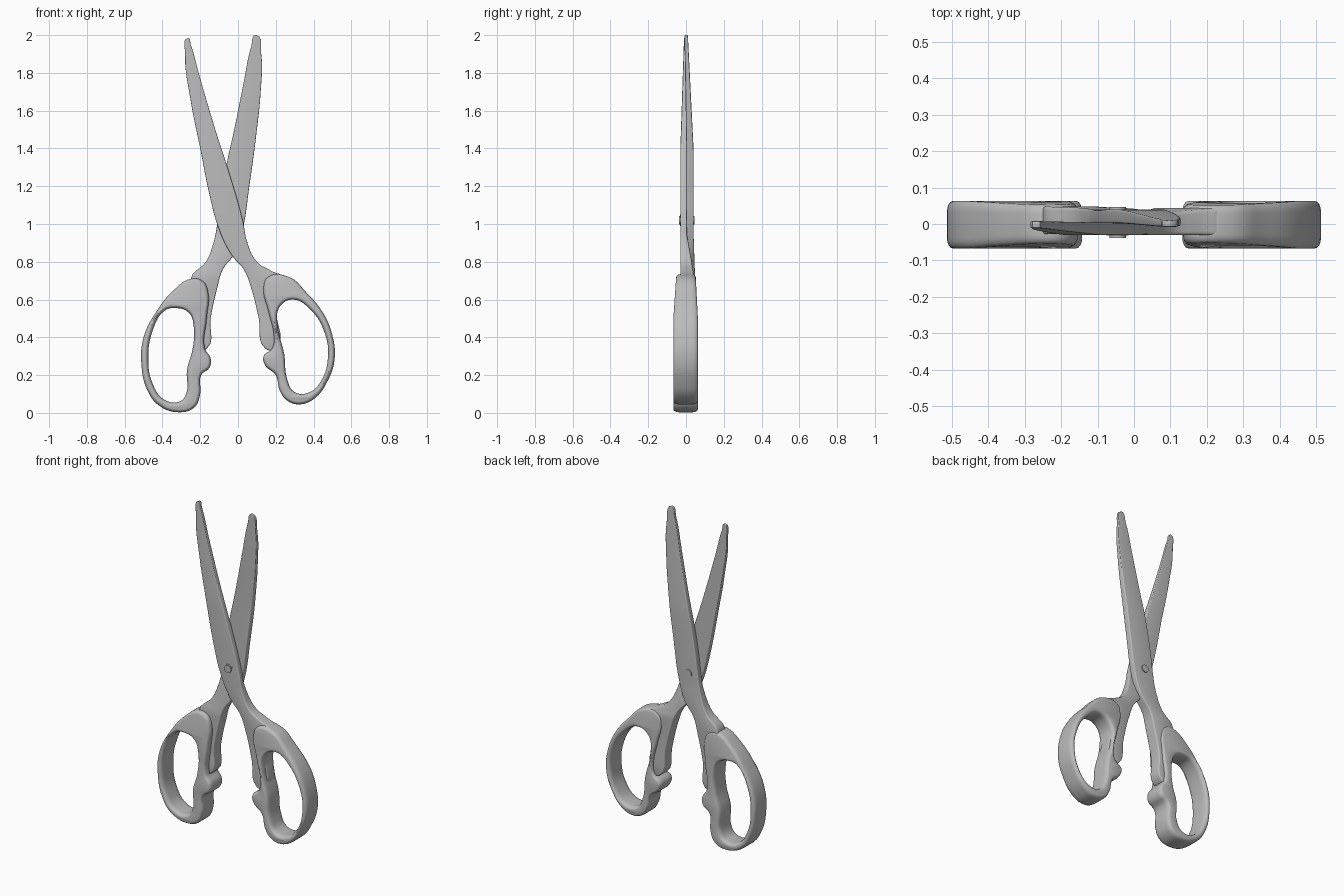
import bpy
import bmesh
from math import pi, radians
from mathutils import Matrix

cube = bpy.data.objects.get("Cube")
if cube:
    bpy.data.objects.remove(cube, do_unlink=True)

steel = bpy.data.materials.new("matte grey")
steel.use_nodes = True
GREY = (0.5, 0.5, 0.5, 1)
steel.diffuse_color = GREY
bsdf = steel.node_tree.nodes["Principled BSDF"]
bsdf.inputs["Base Color"].default_value = GREY
bsdf.inputs["Roughness"].default_value = 0.7


def finish(name, mesh, angle):
    mesh.materials.clear()
    mesh.materials.append(steel)
    obj = bpy.data.objects.new(name, mesh)
    bpy.context.collection.objects.link(obj)
    bpy.ops.object.select_all(action="DESELECT")
    obj.select_set(True)
    bpy.context.view_layer.objects.active = obj
    bpy.ops.object.shade_smooth_by_angle(angle=radians(angle))
    return obj


def slab(name, outlines, bevel, half, depth, angle=40):
    """Rounded plate from closed outlines in x and z; depth(z) gives its front and back y."""
    curve = bpy.data.curves.new(name, "CURVE")
    curve.dimensions = "2D"
    curve.fill_mode = "BOTH"
    curve.resolution_u = 5
    curve.bevel_depth, curve.offset = bevel, -bevel
    curve.bevel_resolution = 3
    curve.extrude = half - bevel
    for points in outlines:
        spline = curve.splines.new("BEZIER")
        spline.bezier_points.add(len(points) - 1)
        for bp, (x, z) in zip(spline.bezier_points, points):
            bp.co = (x, z, 0)
            bp.handle_left_type = bp.handle_right_type = "AUTO"
        spline.use_cyclic_u = True
    temp = bpy.data.objects.new("temp", curve)
    bpy.context.collection.objects.link(temp)
    graph = bpy.context.evaluated_depsgraph_get()
    mesh = bpy.data.meshes.new_from_object(temp.evaluated_get(graph))
    bpy.data.objects.remove(temp, do_unlink=True)

    bm = bmesh.new()
    bm.from_mesh(mesh)
    bmesh.ops.remove_doubles(bm, verts=bm.verts, dist=0.0005)
    for v in bm.verts:
        x, z, d = v.co
        front, back = depth(z)
        t = (1 - d / half) / 2
        v.co = (x, front + t * (back - front), z)
    bmesh.ops.recalc_face_normals(bm, faces=bm.faces)
    bm.to_mesh(mesh)
    bm.free()
    return finish(name, mesh, angle)


def ramp(z, a, b):
    return min(1, max(0, (z - a) / (b - a)))


# Blades thin toward the tips, and their shanks thicken into the handles
def front_depth(z):
    tip, root = ramp(z, 1.4, 2), 1 - ramp(z, 0.72, 0.95)
    return -0.03 + 0.02 * tip, 0.004 + 0.004 * tip + 0.04 * root


def back_depth(z):
    tip, root = ramp(z, 1.4, 2), 1 - ramp(z, 0.72, 0.95)
    return 0.002 - 0.01 * tip - 0.03 * root, 0.04 - 0.03 * tip + 0.008 * root


def handle_depth(z):
    top = ramp(z, 0.5, 0.75)
    return -0.067 + 0.017 * top, 0.063 - 0.013 * top


# Front blade, running down to the left handle
slab("front_blade", [[
    (-0.265, 1.985), (-0.28, 1.9), (-0.25, 1.65), (-0.2, 1.4), (-0.15, 1.15),
    (-0.1, 0.97), (-0.03, 0.83), (0.03, 0.76), (0.07, 0.66), (0.11, 0.5),
    (0.145, 0.34), (0.2, 0.34), (0.2, 0.58), (0.25, 0.71), (0.18, 0.75),
    (0.1, 0.8), (0.05, 0.9), (0.025, 1.02), (-0.04, 1.25), (-0.12, 1.5),
    (-0.2, 1.77), (-0.25, 1.95)]], 0.006, 0.02, front_depth)

# Back blade, running down to the right handle
slab("back_blade", [[
    (0.095, 2.0), (0.07, 1.94), (0.03, 1.75), (-0.02, 1.5), (-0.06, 1.32),
    (-0.09, 1.15), (-0.11, 1.0), (-0.13, 0.9), (-0.17, 0.8), (-0.25, 0.71),
    (-0.2, 0.58), (-0.2, 0.34), (-0.165, 0.34), (-0.145, 0.5), (-0.11, 0.66),
    (-0.08, 0.76), (-0.02, 0.84), (0.02, 0.95), (0.06, 1.2), (0.1, 1.5),
    (0.12, 1.7), (0.123, 1.9)]], 0.006, 0.02, back_depth)

# Finger loops, each with a small thumb stop on the inner side
slab("right_handle", [
    [(-0.25, 0.71), (-0.34, 0.65), (-0.43, 0.54), (-0.5, 0.4), (-0.511, 0.25),
     (-0.48, 0.12), (-0.42, 0.04), (-0.31, 0.003), (-0.23, 0.03), (-0.2, 0.1),
     (-0.195, 0.2), (-0.15, 0.24), (-0.145, 0.29), (-0.175, 0.34),
     (-0.165, 0.5), (-0.16, 0.65), (-0.19, 0.7)],
    [(-0.39, 0.54), (-0.34, 0.555), (-0.26, 0.53), (-0.235, 0.46), (-0.24, 0.34),
     (-0.27, 0.23), (-0.275, 0.1), (-0.31, 0.06), (-0.39, 0.07), (-0.45, 0.15),
     (-0.475, 0.28), (-0.45, 0.44)]], 0.016, 0.035, handle_depth)

slab("left_handle", [
    [(0.27, 0.72), (0.36, 0.64), (0.45, 0.53), (0.5, 0.41), (0.511, 0.28),
     (0.47, 0.16), (0.41, 0.08), (0.33, 0.045), (0.26, 0.065), (0.22, 0.12),
     (0.2, 0.2), (0.145, 0.25), (0.135, 0.3), (0.18, 0.34), (0.19, 0.4),
     (0.16, 0.54), (0.135, 0.66), (0.16, 0.72)],
    [(0.22, 0.56), (0.29, 0.6), (0.38, 0.55), (0.46, 0.42), (0.475, 0.28),
     (0.44, 0.17), (0.38, 0.11), (0.3, 0.11), (0.26, 0.18), (0.245, 0.31),
     (0.21, 0.46)]], 0.016, 0.035, handle_depth)

# Pivot screw through both blades
bm = bmesh.new()
bmesh.ops.create_cone(bm, cap_ends=True, segments=24, radius1=0.03, radius2=0.03, depth=0.084,
                      matrix=Matrix.Translation((-0.045, 0.004, 1.02)) @ Matrix.Rotation(pi / 2, 4, "X"))
rims = [e for e in bm.edges if abs(e.verts[0].co.y - e.verts[1].co.y) < 0.01]
bmesh.ops.bevel(bm, geom=rims, offset=0.007, segments=2, affect="EDGES")
screw = bpy.data.meshes.new("pivot_screw")
bm.to_mesh(screw)
bm.free()
finish("pivot_screw", screw, 50)
